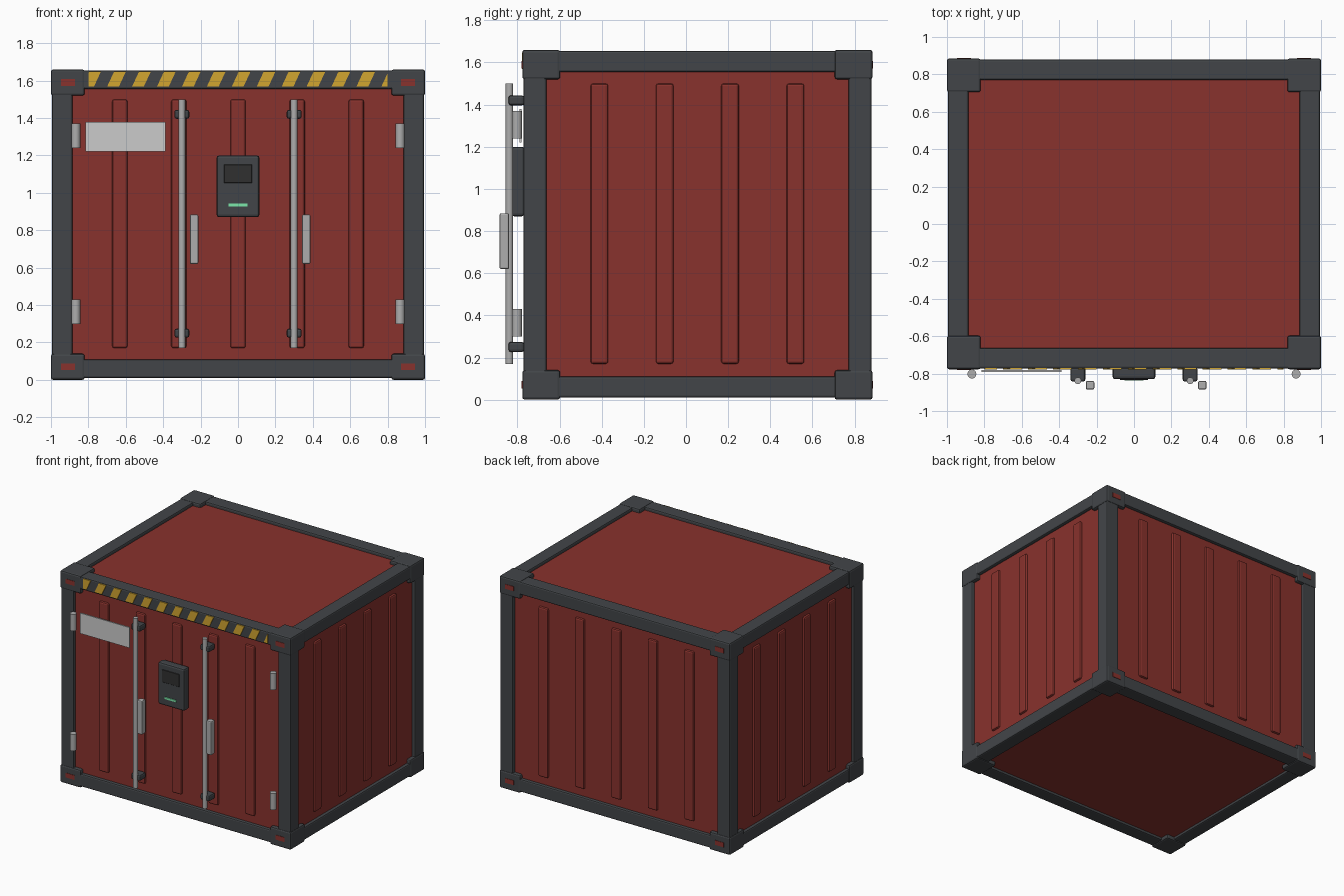
import bpy, bmesh, math
from mathutils import Vector

if "Cube" in bpy.data.objects:
    bpy.data.objects.remove(bpy.data.objects["Cube"])


def mat(name, r, g, b):
    m = bpy.data.materials.new(name)
    m.diffuse_color = (r, g, b, 1)
    m.use_nodes = True
    m.node_tree.nodes["Principled BSDF"].inputs["Base Color"].default_value = m.diffuse_color
    return m


RED = mat("red_paint", 0.25, 0.032, 0.026)
DARK = mat("dark_steel", 0.055, 0.06, 0.066)
BLACK = mat("black", 0.03, 0.03, 0.03)
YELLOW = mat("hazard_yellow", 0.65, 0.38, 0.03)
METAL = mat("bare_metal", 0.42, 0.42, 0.42)
WHITE = mat("sign_white", 0.8, 0.8, 0.8)
GREEN = mat("indicator_green", 0.2, 0.8, 0.4)

# Overall frame: half width, front, back, height
W, F, B, H = 1.0, -0.777, 0.885, 1.66
CY, D = (F + B) / 2, (B - F) / 2
RECESS = 0.03


def finish(name, bm, m, bevel=0.0, segments=2):
    bmesh.ops.recalc_face_normals(bm, faces=bm.faces)
    me = bpy.data.meshes.new(name)
    bm.to_mesh(me)
    bm.free()
    ob = bpy.data.objects.new(name, me)
    bpy.context.collection.objects.link(ob)
    me.materials.append(m)
    if bevel:
        mod = ob.modifiers.new("bevel", "BEVEL")
        mod.width, mod.segments = bevel, segments
    return ob


def box(name, lo, hi, m, bevel=0.0, segments=2):
    lo, hi = Vector(lo), Vector(hi)
    bm = bmesh.new()
    bmesh.ops.create_cube(bm, size=1)
    for v in bm.verts:
        v.co = (lo + hi) / 2 + v.co * (hi - lo)
    return finish(name, bm, m, bevel, segments)


def block(name, c, s, m, bevel=0.0, segments=2):
    c, h = Vector(c), Vector(s) / 2
    return box(name, c - h, c + h, m, bevel, segments)


def rod(name, x, y, z0, z1, r, m):
    bm = bmesh.new()
    bmesh.ops.create_cone(bm, cap_ends=True, segments=20, radius1=r, radius2=r, depth=z1 - z0)
    bmesh.ops.translate(bm, verts=bm.verts, vec=(x, y, (z0 + z1) / 2))
    for f in bm.faces:
        f.smooth = len(f.verts) == 4
    return finish(name, bm, m)


# Recessed body shell
block("body", (0, CY, H / 2), (2 * (W - RECESS), 2 * (D - RECESS), H - 2 * RECESS), RED)

# Frame rails, posts and corner castings
T, G = 0.11, 0.005
for sx in (-1, 1):
    for sy in (-1, 1):
        block("post", (sx * (W - G - T / 2), CY + sy * (D - G - T / 2), H / 2), (T, T, H - 0.04), DARK, 0.01)
    for top in (0, 1):
        z = H - G - T / 2 + 0.005 if top else G + T / 2
        block("side_rail", (sx * (W - G - T / 2), CY, z), (T, 2 * D - 0.04, 0.1), DARK, 0.01)
for sy in (-1, 1):
    for top in (0, 1):
        z = H - G - T / 2 + 0.005 if top else G + T / 2
        block("cross_rail", (0, CY + sy * (D - G - T / 2), z), (2 * W - 0.04, T, 0.1), DARK, 0.01)
        zc = H - 0.07 if top else 0.07
        for sx in (-1, 1):
            block("corner_casting", (sx * (W - 0.09), CY + sy * (D - 0.09), zc), (0.18, 0.18, 0.14), DARK, 0.012)
            block("casting_slot", (sx * 0.91, CY + sy * (D - 0.009), zc), (0.075, 0.024, 0.036), RED)

# Pressed ribs on all four walls
ZM, RH = 0.835, 1.33
for sy in (-1, 1):
    for i in range(-2, 3):
        block("wall_rib", (i * 0.316, CY + sy * (D - RECESS), ZM), (0.082, 0.034, RH), RED, 0.012)
for sx in (-1, 1):
    for i in range(4):
        block("side_rib", (sx * (W - RECESS), CY + (i - 1.5) * 0.31, ZM), (0.034, 0.084, RH), RED, 0.012)

# Locking bars with brackets and handles
for x in (-0.3, 0.3):
    rod("locking_bar", x, -0.838, 0.17, 1.5, 0.018, METAL)
    for z in (0.25, 1.42):
        block("bar_bracket", (x, -0.805, z), (0.08, 0.075, 0.048), DARK, 0.012)
    block("handle", (x + 0.065, -0.862, 0.752), (0.045, 0.046, 0.265), METAL, 0.008)

# Door hinges
for x in (-0.867, 0.867):
    for z in (0.365, 1.305):
        rod("hinge", x, -0.802, z - 0.065, z + 0.065, 0.024, METAL)

# Control box with screen and indicator
box("control_box", (-0.115, -0.83, 0.87), (0.115, -0.765, 1.2), DARK, 0.014)
box("control_screen", (-0.075, -0.834, 1.053), (0.075, -0.82, 1.152), BLACK, 0.002, 1)
box("control_light", (-0.05, -0.837, 0.928), (0.05, -0.82, 0.943), GREEN)

# Blank sign plate
box("sign_plate", (-0.815, -0.791, 1.22), (-0.388, -0.781, 1.38), WHITE)

# Hazard stripes, clipped to the strip ends
bm = bmesh.new()
for i in range(13):
    x = -0.833 + i * 0.1333
    pts = [(x, 1.568), (x + 0.063, 1.568), (x + 0.1, 1.648), (x + 0.037, 1.648)]
    f = bm.faces.new([bm.verts.new((px, F - 0.002, pz)) for px, pz in pts])
for s in (-1, 1):
    bmesh.ops.bisect_plane(bm, geom=bm.verts[:] + bm.edges[:] + bm.faces[:], plane_co=(s * 0.8, 0, 0),
                           plane_no=(s, 0, 0), clear_outer=True)
ext = bmesh.ops.extrude_face_region(bm, geom=bm.faces[:])
bmesh.ops.translate(bm, verts=[v for v in ext["geom"] if isinstance(v, bmesh.types.BMVert)], vec=(0, 0.008, 0))
# Restore the front faces removed by the extrusion
bmesh.ops.holes_fill(bm, edges=[e for e in bm.edges if e.is_boundary], sides=0)
finish("hazard_stripes", bm, YELLOW)
